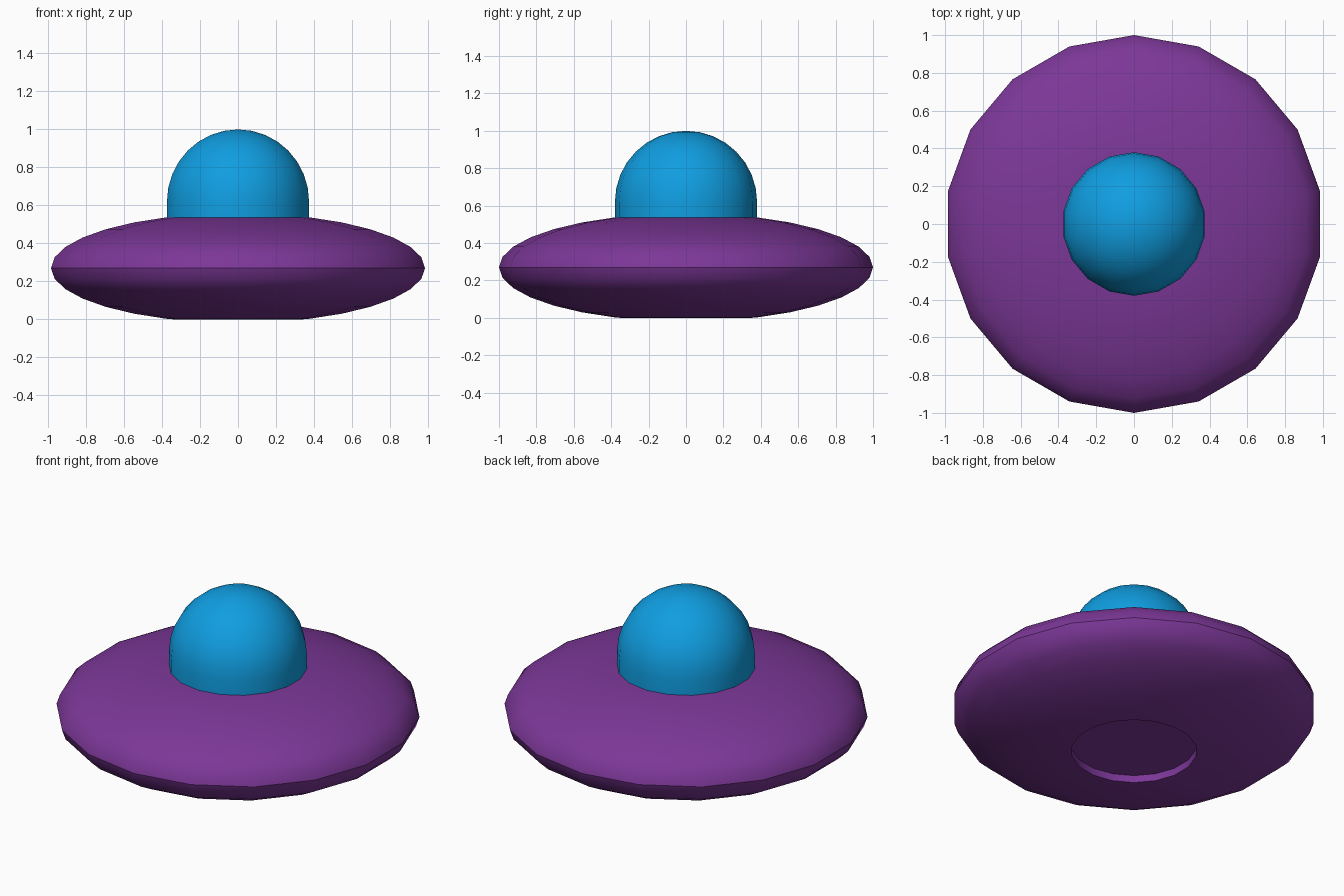
import bpy, bmesh
from math import pi, sin, cos, radians

if "Cube" in bpy.data.objects:
    bpy.data.objects.remove(bpy.data.objects["Cube"])

SIDES = 18


def lathe(name, profile, color):
    """Revolve (radius, z) points; a radius of 0 makes a pole."""
    bm = bmesh.new()
    rings = []
    for r, z in profile:
        if r < 1e-6:
            rings.append([bm.verts.new((0, 0, z))])
        else:
            angles = [pi / 2 + 2 * pi * i / SIDES for i in range(SIDES)]
            rings.append([bm.verts.new((r * cos(a), r * sin(a), z)) for a in angles])
    for a, b in zip(rings, rings[1:]):
        for i in range(SIDES):
            j = (i + 1) % SIDES
            if len(a) == 1:
                bm.faces.new((a[0], b[j], b[i]))
            elif len(b) == 1:
                bm.faces.new((a[i], a[j], b[0]))
            else:
                bm.faces.new((a[i], a[j], b[j], b[i]))
    # Cap open ends with flat polygons
    for ring, flip in ((rings[0], True), (rings[-1], False)):
        if len(ring) > 1:
            bm.faces.new(ring[::-1] if flip else ring)
    bmesh.ops.recalc_face_normals(bm, faces=bm.faces)
    mesh = bpy.data.meshes.new(name)
    bm.to_mesh(mesh)
    bm.free()
    obj = bpy.data.objects.new(name, mesh)
    bpy.context.collection.objects.link(obj)
    mat = bpy.data.materials.new(name + "_color")
    mat.diffuse_color = color
    mat.use_nodes = True
    mat.node_tree.nodes["Principled BSDF"].inputs["Base Color"].default_value = mat.diffuse_color
    mesh.materials.append(mat)
    bpy.ops.object.select_all(action='DESELECT')
    obj.select_set(True)
    bpy.context.view_layer.objects.active = obj
    bpy.ops.object.shade_smooth_by_angle(angle=radians(35))
    return obj


# Saucer hull: flattened ball with a shallow round recess underneath
hull = [(0.345, 0.044), (0.345, 0.0)]
for k in range(-6, 7):
    lat = radians(11.25 * k)
    hull.append((cos(lat), 0.27 + 0.289 * sin(lat)))
lathe("saucer_hull", hull, (0.20, 0.038, 0.31, 1))

# Dome: short straight collar under a hemisphere
dome = [(0.38, 0.53)]
for k in range(9):
    lat = radians(11.25 * k)
    dome.append((0.38 * cos(lat), 0.62 + 0.38 * sin(lat)))
lathe("cockpit_dome", dome, (0.005, 0.34, 0.75, 1))
